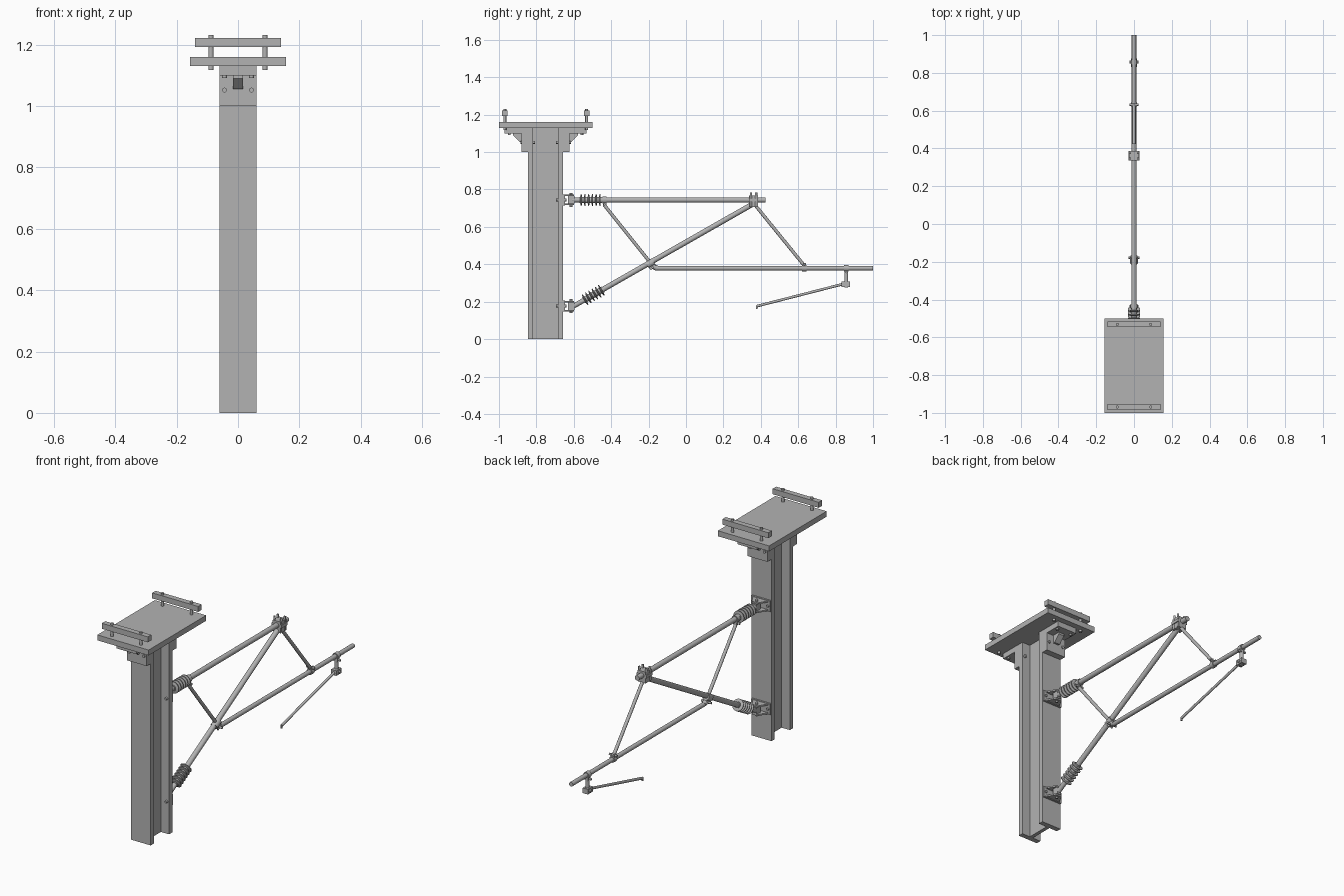
import bpy, bmesh, math
from mathutils import Vector

cube = bpy.data.objects.get("Cube")
if cube:
    bpy.data.objects.remove(cube, do_unlink=True)

steel = bpy.data.materials.new("galvanised_grey")
steel.use_nodes = True
steel.diffuse_color = (0.45, 0.45, 0.45, 1)
steel.node_tree.nodes["Principled BSDF"].inputs["Base Color"].default_value = (0.45, 0.45, 0.45, 1)


def finish(name, bm, smooth=False):
    bmesh.ops.recalc_face_normals(bm, faces=bm.faces)
    mesh = bpy.data.meshes.new(name)
    bm.to_mesh(mesh)
    bm.free()
    mesh.materials.append(steel)
    ob = bpy.data.objects.new(name, mesh)
    bpy.context.collection.objects.link(ob)
    if smooth:
        bpy.ops.object.select_all(action='DESELECT')
        ob.select_set(True)
        bpy.context.view_layer.objects.active = ob
        bpy.ops.object.shade_smooth_by_angle(angle=math.radians(35))
    return ob


def prism(name, points, vec):
    """Extrude a flat outline along a vector."""
    bm = bmesh.new()
    face = bm.faces.new([bm.verts.new(p) for p in points])
    geo = bmesh.ops.extrude_face_region(bm, geom=[face])["geom"]
    bmesh.ops.translate(bm, vec=vec, verts=[g for g in geo if isinstance(g, bmesh.types.BMVert)])
    return finish(name, bm)


def box(name, x0, x1, y0, y1, z0, z1):
    return prism(name, [(x0, y0, z0), (x1, y0, z0), (x1, y1, z0), (x0, y1, z0)], (0, 0, z1 - z0))


def lathe(name, start, axis, profile, sides=24):
    """Spin (distance, radius) pairs around an axis, with closed ends."""
    start, axis = Vector(start), Vector(axis).normalized()
    turn = axis.to_track_quat('Z', 'Y')
    bm = bmesh.new()
    rings = []
    for d, r in profile:
        ring = []
        for i in range(sides):
            a = math.tau * i / sides
            ring.append(bm.verts.new(start + turn @ Vector((r * math.cos(a), r * math.sin(a), d))))
        rings.append(ring)
    for a, b in zip(rings, rings[1:]):
        for i in range(sides):
            j = (i + 1) % sides
            bm.faces.new((a[i], a[j], b[j], b[i]))
    bm.faces.new(rings[0])
    bm.faces.new(rings[-1])
    return finish(name, bm, sides > 8)


def rod(name, a, b, r, sides=24):
    d = Vector(b) - Vector(a)
    return lathe(name, a, d, [(0, r), (d.length, r)], sides)


# Column: H-section with flanges to front and back
F, B, MID = -0.845, -0.657, -0.751
half = [(-0.06, F), (0.06, F), (0.06, F + 0.028), (0.01, F + 0.028)]
outline = half + [(x, 2 * MID - y) for x, y in reversed(half)]
outline += [(-0.06, B - 0.028), (-0.01, B - 0.028), (-0.01, F + 0.028), (-0.06, F + 0.028)]
prism("column", [(x, y, 0) for x, y in outline], (0, 0, 1.13))

# Head plate and clamping bars
box("head_plate", -0.156, 0.156, -1, -0.5, 1.13, 1.16)
for side, y in (("front", -0.969), ("back", -0.531)):
    box(side + "_clamp_bar", -0.14, 0.14, y - 0.015, y + 0.015, 1.192, 1.222)
    for x in (-0.088, 0.088):
        rod(side + "_clamp_bolt", (x, y, 1.117), (x, y, 1.231), 0.008, 16)

# Angle brackets below the head plate, mirrored about the column
for side, face, s in (("front", F, -1), ("back", B, 1)):
    angle = [(0, 1), (0.035, 1), (0.035, 1.1), (0.125, 1.1), (0.125, 1.13), (0, 1.13)]
    prism(side + "_angle_bracket", [(-0.06, face + s * d, z) for d, z in angle], (0.12, 0, 0))
    web = [(0.035, 1.055), (0.045, 1.055), (0.08, 1.09), (0.08, 1.1), (0.035, 1.1)]
    prism(side + "_gusset", [(-0.017, face + s * d, z) for d, z in web], (0.034, 0, 0))
    for x in (-0.044, 0.044):
        rod(side + "_bracket_bolt", (x, face - s * 0.038, 1.052), (x, face + s * 0.041, 1.052), 0.008, 12)
        rod(side + "_plate_bolt", (x, face + s * 0.1, 1.092), (x, face + s * 0.1, 1.11), 0.008, 12)

TOP, LOW = 0.744, 0.177


def hinge(name, z):
    """Wall bracket with tapered ears, pin and swivel block."""
    box(name + "_base", -0.058, 0.058, B, B + 0.01, z - 0.03, z + 0.03)
    for dz in (-0.028, 0.02):
        ear = [(-0.045, B + 0.01), (0.045, B + 0.01), (0.018, B + 0.058), (-0.018, B + 0.058)]
        prism(name + "_ear", [(x, y, z + dz) for x, y in ear], (0, 0, 0.008))
    rod(name + "_pin", (0, -0.615, z - 0.037), (0, -0.615, z + 0.037), 0.007, 12)
    box(name + "_swivel", -0.012, 0.012, -0.63, -0.595, z - 0.02, z + 0.02)
    for x in (-0.046, 0.046):
        rod(name + "_bolt", (x, B - 0.038, z), (x, B + 0.018, z), 0.007, 12)


def insulator(name, start, direction, length, sheds=6):
    """Ribbed insulator on a thin core."""
    profile = [(0, 0.017)]
    step = length / sheds
    for i in range(sheds):
        d = (i + 0.5) * step
        profile += [(d - 0.006, 0.017), (d - 0.002, 0.032), (d + 0.002, 0.032), (d + 0.004, 0.017)]
    lathe(name, start, direction, profile + [(length, 0.017)])


hinge("upper_hinge", TOP)
hinge("lower_hinge", LOW)

# Upper arm
rod("upper_arm_end_fitting", (0, -0.61, TOP), (0, -0.56, TOP), 0.013)
insulator("upper_insulator", (0, -0.57, TOP), (0, 1, 0), 0.12)
rod("upper_arm", (0, -0.455, TOP), (0, 0.425, TOP), 0.014)

# Diagonal arm
foot, tip = Vector((0, -0.60, LOW)), Vector((0, 0.35, 0.718))
along = (tip - foot).normalized()
rod("diagonal_end_fitting", foot, foot + along * 0.07, 0.013)
insulator("lower_insulator", foot + along * 0.06, along, 0.12)
rod("diagonal_arm", foot + along * 0.175, tip, 0.014)

# Lower arm and braces
ARM = 0.379
rod("lower_arm", (0, -0.165, ARM), (0, 1, ARM), 0.012)
rod("inner_brace", (0, -0.437, 0.717), (0, -0.19, 0.408), 0.009)
rod("outer_brace", (0, 0.375, 0.71), (0, 0.63, 0.396), 0.009)


def clamp(name, y, z, along, r, length, reach):
    """Sleeve around a tube with side ears and a cross bolt."""
    c, d = Vector((0, y, z)), Vector(along).normalized()
    rod(name + "_sleeve", c - d * length / 2, c + d * length / 2, r)
    n = Vector((0, d.z, -d.y))
    a, b = d * length * 0.42, n * (r + 0.012)
    for x in (-0.012, 0.006):
        o = c + Vector((x, 0, 0))
        prism(name + "_ear", [o - a, o + a, o + a + b, o - a + b], (0.006, 0, 0))
    p = c + n * (r + 0.004)
    rod(name + "_bolt", p - Vector((reach, 0, 0)), p + Vector((reach, 0, 0)), 0.006, 12)


clamp("inner_brace_top_clamp", -0.435, TOP, (0, 1, 0), 0.019, 0.022, 0.024)
clamp("middle_joint", -0.19, 0.405, along, 0.02, 0.04, 0.03)
rod("lower_arm_socket", (0, -0.19, 0.395), (0, -0.155, ARM), 0.014)
clamp("outer_brace_clamp", 0.632, ARM, (0, -1, 0), 0.017, 0.022, 0.024)
clamp("drop_clamp", 0.857, ARM, (0, 1, 0), 0.017, 0.024, 0.024)

# Main joint where the diagonal meets the upper arm
box("main_joint", -0.024, 0.024, 0.336, 0.386, 0.706, 0.768)
box("main_joint_cap", -0.03, 0.03, 0.336, 0.386, 0.735, 0.752)
for x in (-0.021, 0.021):
    for y in (0.347, 0.375):
        rod("main_joint_bolt", (x, y, 0.71), (x, y, 0.785), 0.006, 12)

# Drop bracket and registration arm
rod("drop_post", (0, 0.857, 0.275), (0, 0.857, ARM), 0.01)
box("drop_block", -0.016, 0.016, 0.832, 0.876, 0.28, 0.308)
rod("drop_block_pin", (-0.024, 0.857, 0.294), (0.024, 0.857, 0.294), 0.008, 12)
rod("registration_arm", (0, 0.85, 0.297), (0, 0.378, 0.176), 0.007, 16)
rod("wire_hook", (0, 0.378, 0.181), (0, 0.378, 0.162), 0.005, 12)
